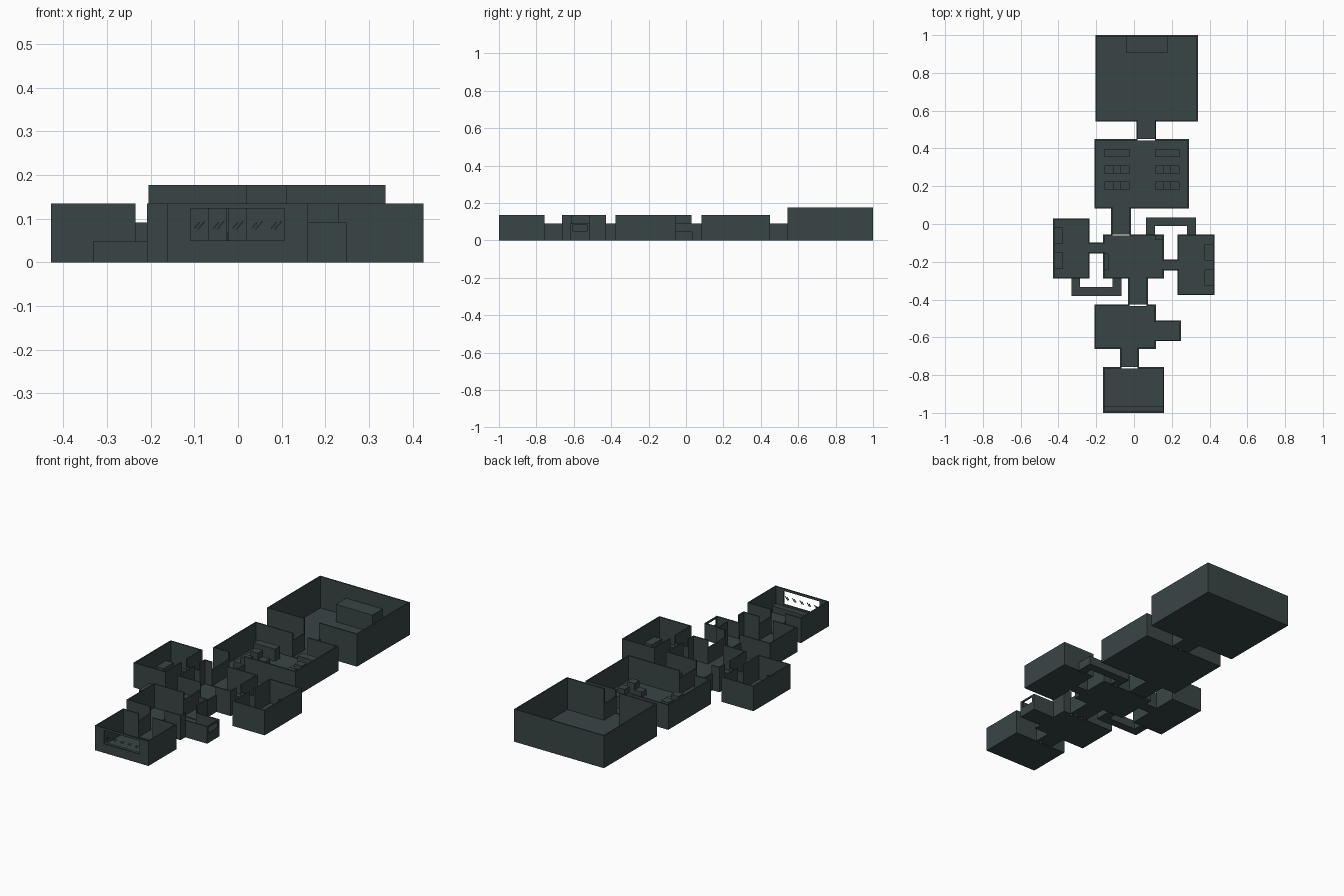
import bpy
import bmesh
from mathutils import Matrix, Vector

if "Cube" in bpy.data.objects:
    bpy.data.objects.remove(bpy.data.objects["Cube"])

T = 0.007          # wall thickness
FLOOR = 0.005      # floor thickness

hull = bpy.data.materials.new("dark slate")
hull.use_nodes = True
hull.diffuse_color = (0.041, 0.060, 0.060, 1)
hull.node_tree.nodes["Principled BSDF"].inputs["Base Color"].default_value = hull.diffuse_color


def make(name, boxes, turn=None):
    """One object from a list of (x0, x1, y0, y1, z0, z1) boxes."""
    bm = bmesh.new()
    for x0, x1, y0, y1, z0, z1 in boxes:
        centre = Vector((x0 + x1, y0 + y1, z0 + z1)) / 2
        m = Matrix.Translation(centre)
        if turn is not None:
            m = m @ Matrix.Rotation(turn, 4, 'Y')
        m = m @ Matrix.Diagonal((x1 - x0, y1 - y0, z1 - z0, 1))
        bmesh.ops.create_cube(bm, size=1, matrix=m)
    mesh = bpy.data.meshes.new(name)
    bm.to_mesh(mesh)
    bm.free()
    mesh.materials.append(hull)
    ob = bpy.data.objects.new(name, mesh)
    bpy.context.scene.collection.objects.link(ob)
    return ob


def spans(a, b, h, gaps):
    """Split a wall a..b into solid pieces around gaps (g0, g1, low, high)."""
    out, pos = [], a
    for g0, g1, low, high in sorted(gaps):
        out.append((pos, g0, 0, h))
        if low > 0:
            out.append((g0, g1, 0, low))
        if high < h:
            out.append((g0, g1, high, h))
        pos = g1
    return out + [(pos, b, 0, h)]


def shell(name, x0, x1, y0, y1, h, n=(), s=(), e=(), w=(), floor=None):
    """Open-topped room; a side set to None has no wall."""
    fx0, fx1, fy0, fy1 = floor or (x0 + T, x1 - T, y0 + T, y1 - T)
    boxes = [(fx0, fx1, fy0, fy1, 0, FLOOR)]
    for gaps, ya, yb in ((s, y0, y0 + T), (n, y1 - T, y1)):
        if gaps is not None:
            boxes += [(a, b, ya, yb, c, d) for a, b, c, d in spans(x0, x1, h, gaps)]
    lo = y0 if s is None else y0 + T
    hi = y1 if n is None else y1 - T
    for gaps, xa, xb in ((w, x0, x0 + T), (e, x1 - T, x1)):
        if gaps is not None:
            boxes += [(xa, xb, a, b, c, d) for a, b, c, d in spans(lo, hi, h, gaps)]
    return make(name, boxes)


def door(a, b):
    return (a + T, b - T, 0, 1)


def hatch(a, b):
    return (a + T, b - T, 0, DUCT - T)


H, TALL, LOW, DUCT = 0.135, 0.177, 0.092, 0.048

# Doorway spans shared by rooms and corridors
bay = (0.012, 0.117)
hall = (-0.121, -0.016)
mid = (-0.032, 0.073)
nose = (-0.074, 0.026)
west = (-0.156, -0.097)
east = (-0.245, -0.187)
lock = (-0.62, -0.512)
duct_e = ((0.063, 0.110), (0.281, 0.328))
duct_w = ((-0.332, -0.285), (-0.114, -0.067))

# Rooms
shell("rear_bay", -0.205, 0.338, 0.543, 1.0, TALL, s=[door(*bay)])
shell("mess_room", -0.208, 0.29, 0.083, 0.45, H, n=[door(*bay)], s=[door(*hall)])
shell("left_cabin", 0.23, 0.425, -0.377, -0.055, H,
      w=[door(*east)], n=[hatch(*duct_e[1])])
shell("right_cabin", -0.428, -0.235, -0.289, 0.03, H,
      e=[door(*west)], s=[hatch(*duct_w[0])])
shell("central_room", -0.163, 0.158, -0.289, -0.055, H,
      n=[door(*hall), hatch(*duct_e[0])], s=[door(*mid), hatch(*duct_w[1])],
      e=[door(*east)], w=[door(*west)])
shell("lower_room", -0.208, 0.116, -0.662, -0.427, H,
      n=[door(*mid)], s=[door(*nose)], e=[door(*lock)])
shell("front_cabin", -0.163, 0.16, -1.0, -0.757, H,
      n=[door(*nose)], s=[(-0.109, 0.107, 0.05, 0.123)])

# Corridors running front to back
for name, (a, b), y0, y1 in (("rear_corridor", bay, 0.45, 0.543),
                             ("main_corridor", hall, -0.055, 0.083),
                             ("middle_corridor", mid, -0.427, -0.289),
                             ("front_corridor", nose, -0.757, -0.662)):
    shell(name, a, b, y0, y1, LOW, n=None, s=None, floor=(a + T, b - T, y0, y1 + T))

# Corridors running sideways
for name, (a, b), x0, x1 in (("right_corridor", west, -0.235, -0.163),
                             ("left_corridor", east, 0.158, 0.23)):
    shell(name, x0, x1, a, b, LOW, e=None, w=None,
          floor=(x0 - T, x1 + T, a + T, b - T))

# Side airlock with a window in its end wall
shell("airlock", 0.116, 0.248, *lock, LOW, w=None,
      e=[(-0.607, -0.527, 0.05, 0.083)], floor=(0.116 - T, 0.241, -0.613, -0.519))


def duct(name, legs, wall_a, wall_b, far, sign):
    """Closed U-shaped crawl duct joining two walls."""
    (a0, a1), (b0, b1) = legs
    near = far - sign * 0.046
    boxes = []

    def add(xa, xb, ya, yb, za=0, zb=DUCT):
        boxes.append((xa, xb, min(ya, yb), max(ya, yb), za, zb))
    for za, zb in ((0, FLOOR), (DUCT - FLOOR, DUCT)):
        add(a0, b1, near, far, za, zb)
        add(a0, a1, wall_a, near, za, zb)
        add(b0, b1, wall_b, near, za, zb)
    add(a0, b1, far - sign * T, far)
    add(a1 - T, b0 + T, near, near + sign * T)
    add(a0, a0 + T, wall_a, far)
    add(a1 - T, a1, wall_a, near)
    add(b0, b0 + T, wall_b, near)
    add(b1 - T, b1, wall_b, far)
    make(name, boxes)


duct("left_duct", duct_e, -0.055, -0.055, 0.035, 1)
duct("right_duct", duct_w, -0.289, -0.289, -0.38, -1)

# Cargo block against the rear wall
make("cargo_block", [(-0.043, 0.177, 0.905, 0.995, 0, 0.10)])

# Mess furniture: cabinets at the back, benches with raised middles in front
for side, x in (("right", -0.155), ("left", 0.11)):
    make(side + "_cabinet", [(x, x + 0.131, 0.355, 0.397, 0, 0.07)])
    for row, y in (("middle", 0.268), ("front", 0.182)):
        make(f"{side}_{row}_bench", [(x, x + 0.131, y, y + 0.043, 0, 0.035),
                                     (x + 0.043, x + 0.087, y, y + 0.043, 0.03, 0.07)])

# Bunks and lockers along the walls
for name, x0, x1, y0, y1 in (("right_bunk_rear", -0.425, -0.377, -0.103, -0.018),
                             ("right_bunk_front", -0.425, -0.377, -0.238, -0.15),
                             ("left_bunk_rear", 0.372, 0.422, -0.192, -0.107),
                             ("left_bunk_front", 0.372, 0.422, -0.325, -0.24),
                             ("side_locker", -0.16, -0.135, -0.24, -0.157),
                             ("corner_locker", 0.11, 0.155, -0.086, -0.058)):
    make(name, [(x0, x1, y0, y1, 0, 0.045)])

# Control desk under the front window
make("control_desk", [(-0.158, 0.155, -0.995, -0.963, 0, 0.04)])

# Slanted glint strokes in the window
strokes = []
for i in range(5):
    x = -0.089 + i * 0.044
    for dx, half in ((-0.005, 0.009), (0.005, 0.012)):
        strokes.append((x + dx - 0.0015, x + dx + 0.0015, -0.998, -0.995,
                        0.085 - half, 0.085 + half))
make("window_glints", strokes, turn=0.7)
